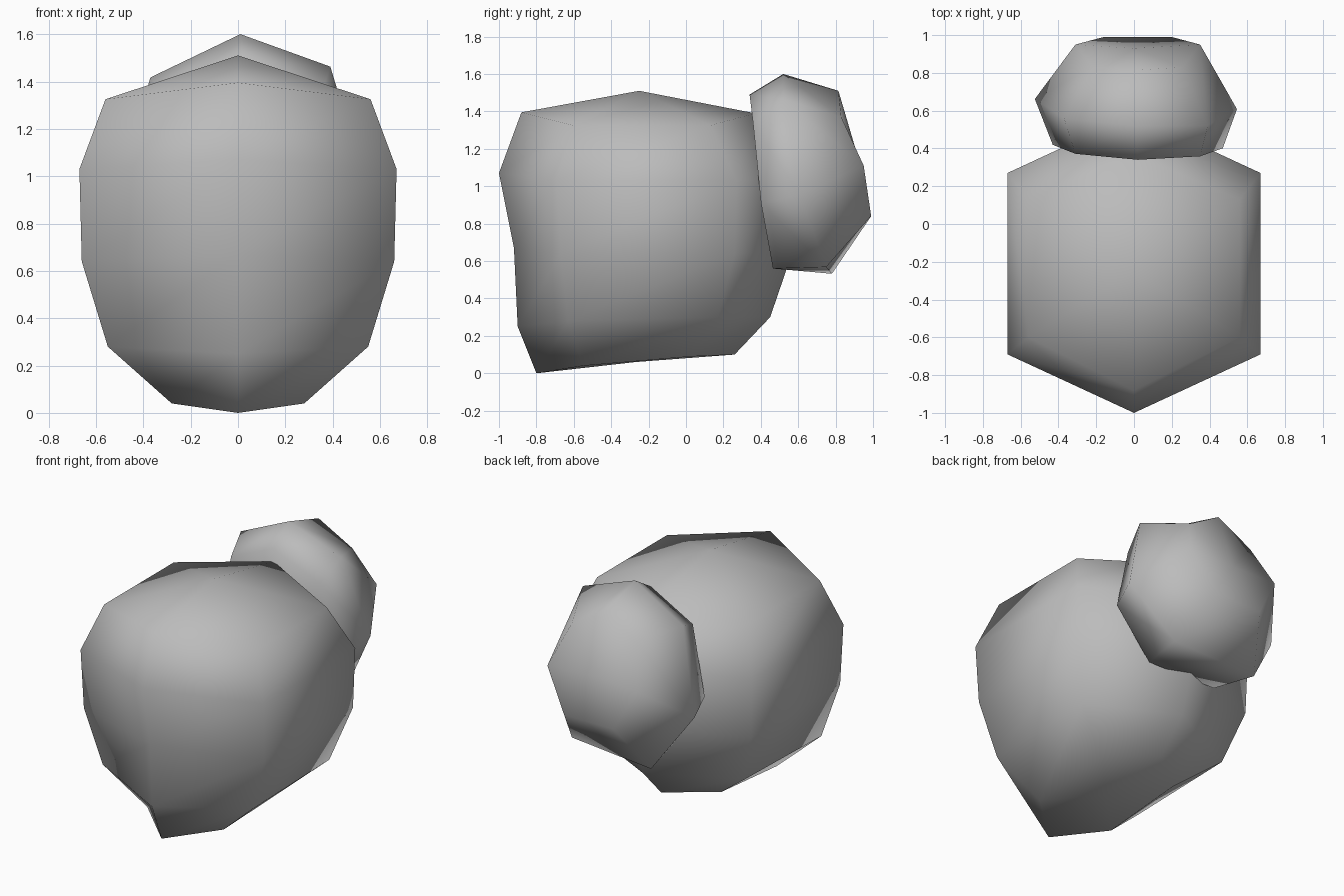
import bpy
import bmesh

cube = bpy.data.objects.get("Cube")
if cube:
    bpy.data.objects.remove(cube, do_unlink=True)

stone = bpy.data.materials.new("stone_grey")
stone.use_nodes = True
grey = (0.5, 0.5, 0.5, 1)
stone.diffuse_color = grey
stone.node_tree.nodes["Principled BSDF"].inputs["Base Color"].default_value = grey


def loft(name, rings, start, end):
    """Skin a stack of equal rings and close both ends with a fan to a tip."""
    bm = bmesh.new()
    loops = [[bm.verts.new(p) for p in ring] for ring in rings]
    count = len(loops[0])
    for a, b in zip(loops, loops[1:]):
        for i in range(count):
            j = (i + 1) % count
            bm.faces.new((a[i], a[j], b[j], b[i]))
    for loop, tip in ((loops[0], start), (loops[-1], end)):
        centre = bm.verts.new(tip)
        for i in range(count):
            bm.faces.new((loop[i], loop[(i + 1) % count], centre))
    bmesh.ops.recalc_face_normals(bm, faces=bm.faces)
    for face in bm.faces:
        face.smooth = True
    mesh = bpy.data.meshes.new(name)
    bm.to_mesh(mesh)
    bm.free()
    mesh.materials.append(stone)
    obj = bpy.data.objects.new(name, mesh)
    bpy.context.collection.objects.link(obj)
    return obj


def body_ring(half, front, front_side, back_side, back):
    """Six-sided ring, mirrored in x; each corner is (y, z)."""
    return [(0, *front), (half, *front_side), (half, *back_side),
            (0, *back), (-half, *back_side), (-half, *front_side)]


def knob_ring(shift, shear, roll, top, upper, side, lower):
    """Seven-sided ring, mirrored in x and then slightly skewed."""
    right = [upper, side, lower]
    left = [(-x, y, z) for x, y, z in reversed(right)]
    return [(x + shift, y + shear * x, z + roll * x)
            for x, y, z in [(0, *top)] + right + left]


# Large boulder, from the underside up
boulder = [
    body_ring(.28, (-.8, 0), (-.55, .04), (.03, .09), (.26, .1)),
    body_ring(.55, (-.9, .25), (-.63, .28), (.17, .3), (.45, .3)),
    body_ring(.66, (-.92, .67), (-.67, .64), (.26, .64), (.57, .65)),
    body_ring(.67, (-1, 1.07), (-.69, 1.03), (.27, 1.03), (.58, 1.05)),
    body_ring(.56, (-.88, 1.395), (-.6, 1.325), (.13, 1.325), (.37, 1.39)),
]
loft("large_boulder", boulder, (0, -.27, .06), (0, -.25, 1.51))

# Small rock on the back, from its inner side outwards
knob = [
    knob_ring(.02, -.02, 0, (.34, 1.49), (.33, .365, 1.34), (.45, .41, .91), (.25, .47, .56)),
    knob_ring(.01, -.05, .06, (.52, 1.6), (.38, .54, 1.44), (.535, .635, .92), (.3, .765, .55)),
    knob_ring(.02, 0, 0, (.815, 1.51), (.235, .83, 1.37), (.33, .95, 1.11), (.18, .99, .84)),
]
loft("small_rock", knob, (0, .4, 1), (0, .93, 1.12))
